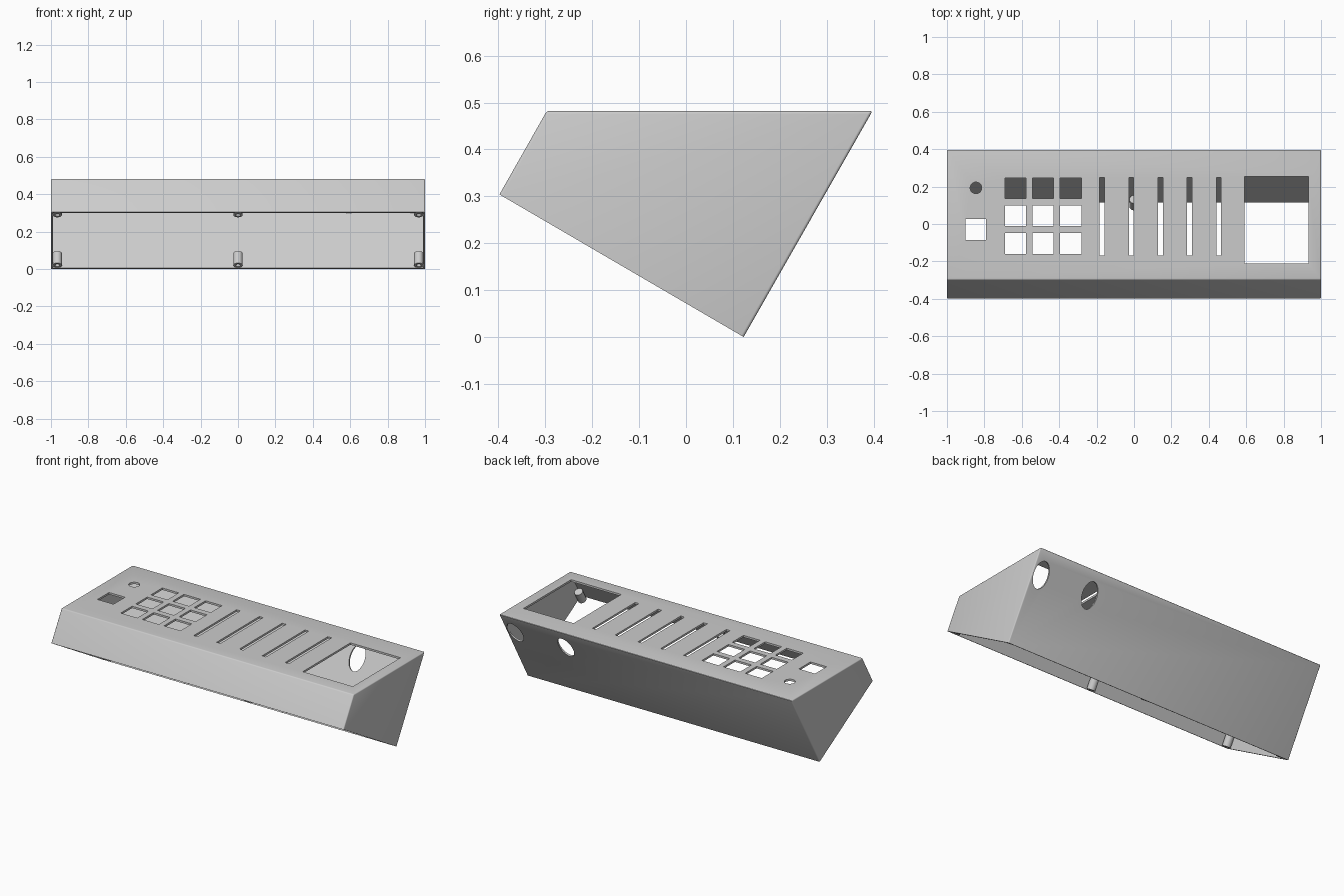
import bpy, bmesh, math
from mathutils import Matrix, Vector

if "Cube" in bpy.data.objects:
    bpy.data.objects.remove(bpy.data.objects["Cube"])

grey = bpy.data.materials.new("plain grey")
grey.use_nodes = True
grey.diffuse_color = (0.6, 0.6, 0.6, 1)
grey.node_tree.nodes["Principled BSDF"].inputs["Base Color"].default_value = grey.diffuse_color

WALL = 0.01
TOP = 0.482
# Side profile corners (y, z)
front_low = Vector((0, -0.398, 0.304))
front_top = Vector((0, -0.297, TOP))
back_top = Vector((0, 0.398, TOP))
back_low = Vector((0, 0.123, 0))
along = (back_low - front_low).normalized()      # across the open underside
inward = Vector((0, -along.z, along.y))          # from the opening into the case
slope = (back_low - back_top).normalized()       # down the back wall
out = Vector((1, 0, 0)).cross(slope)


def make_object(name, bm):
    bmesh.ops.recalc_face_normals(bm, faces=bm.faces)
    mesh = bpy.data.meshes.new(name)
    bm.to_mesh(mesh)
    bm.free()
    mesh.materials.append(grey)
    obj = bpy.data.objects.new(name, mesh)
    bpy.context.collection.objects.link(obj)
    return obj


def prism(bm, points, half):
    face = bm.faces.new([bm.verts.new(p + Vector((-half, 0, 0))) for p in points])
    moved = bmesh.ops.extrude_face_region(bm, geom=[face])["geom"]
    verts = [g for g in moved if isinstance(g, bmesh.types.BMVert)]
    bmesh.ops.translate(bm, verts=verts, vec=(2 * half, 0, 0))


def frame(x_axis, y_axis, z_axis, origin):
    m = Matrix((x_axis, y_axis, z_axis)).transposed().to_4x4()
    m.translation = origin
    return m


def box(bm, x, y, w, d):
    m = Matrix.Translation((x, y, TOP)) @ Matrix.Diagonal((w, d, 0.08, 1))
    bmesh.ops.create_cube(bm, size=1, matrix=m)


def cylinder(bm, matrix, radius, depth):
    return bmesh.ops.create_cone(bm, cap_ends=True, segments=40, radius1=radius,
                                 radius2=radius, depth=depth, matrix=matrix)["verts"]


def cut(target, cutter):
    mod = target.modifiers.new("cut", "BOOLEAN")
    mod.operation = "DIFFERENCE"
    mod.solver = "EXACT"
    mod.object = cutter
    bpy.ops.object.select_all(action="DESELECT")
    bpy.context.view_layer.objects.active = target
    target.select_set(True)
    bpy.ops.object.modifier_apply(modifier=mod.name)
    bpy.data.objects.remove(cutter)


def smooth(obj):
    bpy.ops.object.select_all(action="DESELECT")
    bpy.context.view_layer.objects.active = obj
    obj.select_set(True)
    bpy.ops.object.shade_smooth_by_angle(angle=math.radians(35))


# Outer body, rounded everywhere except around the open underside
bm = bmesh.new()
prism(bm, [front_low, front_top, back_top, back_low], 1)
closed = [e for e in bm.edges
          if not all(abs((v.co - front_low).dot(inward)) < 0.001 for v in e.verts)]
bmesh.ops.bevel(bm, geom=closed, offset=0.006, segments=3, profile=0.5, affect="EDGES")
case = make_object("case_shell", bm)

# Hollow inside, running out through the underside
bm = bmesh.new()
roof = TOP - 0.012
rise = inward * ((roof - front_low.z) / inward.z)
inner_front = front_low + along * WALL
inner_back = back_low - along * WALL
front_roof = inner_front + inward * ((roof - inner_front.z) / inward.z)
back_roof = inner_back - slope * ((inner_back.z - roof) / slope.z)
prism(bm, [inner_front - inward * 0.1, front_roof, back_roof, inner_back + slope * 0.1], 1 - WALL)
cut(case, make_object("cavity_cutter", bm))

# Openings in the top panel and the back wall
bm = bmesh.new()
for column in range(3):
    for row in range(3):
        box(bm, -0.634 + 0.148 * column, 0.191 - 0.1475 * row, 0.113, 0.111)
for i in range(5):
    box(bm, -0.171 + 0.156 * i, 0.04, 0.026, 0.418)
box(bm, 0.762, 0.022, 0.343, 0.466)
box(bm, -0.846, -0.03, 0.11, 0.113)
cylinder(bm, Matrix.Translation((-0.845, 0.193, TOP)), 0.031, 0.08)
for x in (0.938, 0.592):
    spot = back_top + slope * 0.141 + Vector((x, 0, 0))
    m = frame(Vector((1, 0, 0)), slope, out, spot) @ Matrix.Diagonal((0.05, 0.079, 1, 1))
    cylinder(bm, m, 1, 0.06)
cut(case, make_object("opening_cutter", bm))
smooth(case)

# Screw posts along the front and back edges of the underside
LENGTH = 0.074
for side, edge, step in (("front", front_low, 0.035), ("back", back_low, -0.035)):
    for place, x in (("right", -0.966), ("middle", 0), ("left", 0.966)):
        bm = bmesh.new()
        spot = edge + along * step + inward * (0.003 + LENGTH / 2) + Vector((x, 0, 0))
        cylinder(bm, frame(Vector((1, 0, 0)), along, inward, spot), 0.0245, LENGTH)
        bm.normal_update()
        cap = min(bm.faces, key=lambda f: f.calc_center_median().dot(inward))
        bmesh.ops.inset_region(bm, faces=[cap], thickness=0.012)
        bore = bmesh.ops.extrude_face_region(bm, geom=[cap])["geom"]
        verts = [g for g in bore if isinstance(g, bmesh.types.BMVert)]
        bmesh.ops.translate(bm, verts=verts, vec=inward * 0.06)
        if cap.is_valid:
            bmesh.ops.delete(bm, geom=[cap], context="FACES_ONLY")
        smooth(make_object(f"{side}_{place}_screw_post", bm))
